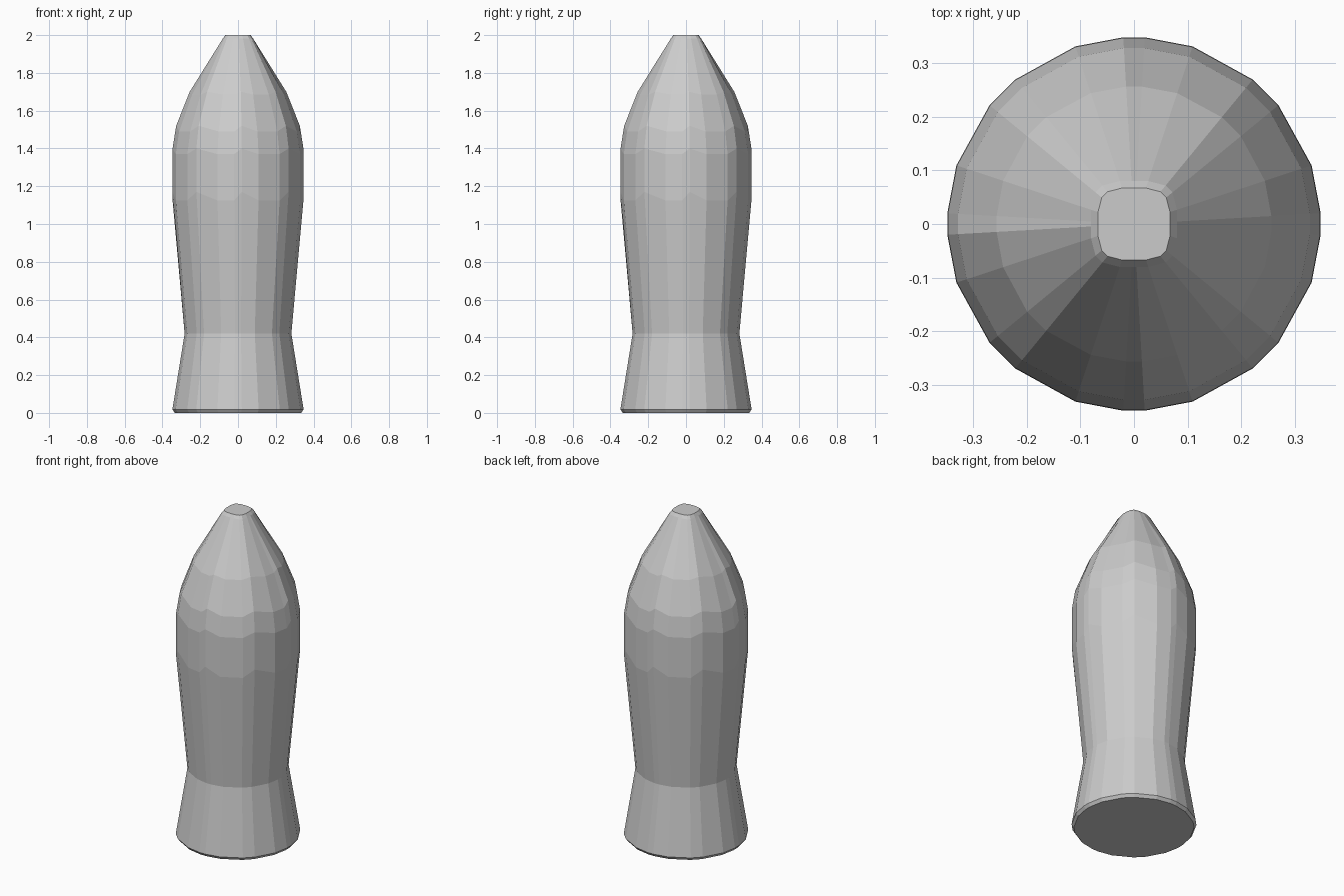
import bpy, bmesh
from math import cos, sin, atan2, tau

if "Cube" in bpy.data.objects:
    bpy.data.objects.remove(bpy.data.objects["Cube"])

# One plain grey material
grey = bpy.data.materials.new("light_grey")
grey.use_nodes = True
colour = (0.6, 0.6, 0.6, 1)
grey.diffuse_color = colour
grey.node_tree.nodes["Principled BSDF"].inputs["Base Color"].default_value = colour

# Uneven facet corners of one quadrant, repeated around the axis
quadrant = [(0.348, 0.02), (0.327, 0.108), (0.27, 0.222),
            (0.222, 0.27), (0.108, 0.327), (0.02, 0.348)]
angles = [atan2(y, x) + q * tau / 4 for q in range(4) for x, y in quadrant]


def square_radius(a):
    """Radius of a unit square with cut corners."""
    c, s = abs(cos(a)), abs(sin(a))
    return 1 / max(c, s, (c + s) / 1.63)


# Profile rows: height, radius, squareness, facet wobble
profile = [
    (0.0, 0.335, 0, 0), (0.018, 0.348, 0, 0), (0.42, 0.283, 0, 0),
    (1.14, 0.347, 0, 0.03), (1.38, 0.347, 0, 0.02), (1.5, 0.328, 0, 0.02),
    (1.69, 0.256, 0.03, 0.01), (1.982, 0.08, 1, 0), (2.0, 0.067, 1, 0),
]

# Body: flared foot, waist, swollen middle and tapered squared tip
bm = bmesh.new()
rings = []
for z, r, square, wobble in profile:
    ring = []
    for i, a in enumerate(angles):
        radius = r * (1 + square * (square_radius(a) - 1))
        ring.append(bm.verts.new((radius * cos(a), radius * sin(a),
                                  z + wobble * cos(i * tau / 3))))
    rings.append(ring)
n = len(angles)
for low, high in zip(rings, rings[1:]):
    for i in range(n):
        j = (i + 1) % n
        bm.faces.new((low[i], low[j], high[j], high[i]))
bm.faces.new(rings[0][::-1])
bm.faces.new(rings[-1])
bmesh.ops.recalc_face_normals(bm, faces=bm.faces)

mesh = bpy.data.meshes.new("body")
bm.to_mesh(mesh)
bm.free()
mesh.materials.append(grey)
body = bpy.data.objects.new("body", mesh)
bpy.context.collection.objects.link(body)
